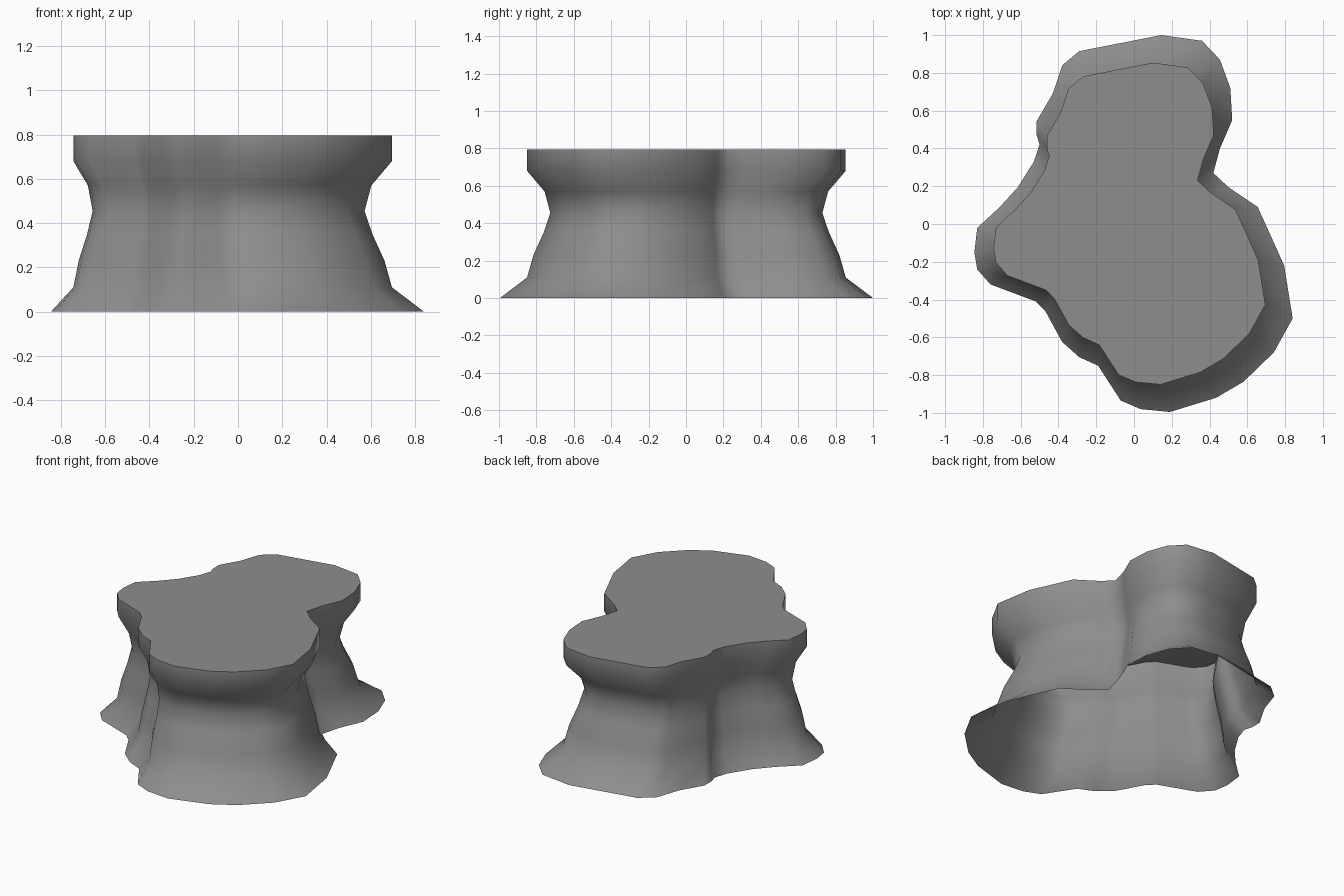
import bpy
import bmesh

# Remove the default object
default = bpy.data.objects.get("Cube")
if default:
    bpy.data.objects.remove(default, do_unlink=True)


def make_material(name, rgb):
    """Flat material with matching viewport and render colour."""
    material = bpy.data.materials.new(name)
    material.use_nodes = True
    colour = (*rgb, 1)
    material.diffuse_color = colour
    shader = material.node_tree.nodes["Principled BSDF"]
    shader.inputs["Base Color"].default_value = colour
    return material


def loft(name, outline, pivot, profile, material):
    """Stack scaled copies of an outline, close the top and leave the base open."""
    bm = bmesh.new()
    rings = []
    for scale, height in profile:
        rings.append([
            bm.verts.new((pivot[0] + (x - pivot[0]) * scale,
                          pivot[1] + (y - pivot[1]) * scale,
                          height))
            for x, y in outline
        ])
    count = len(outline)
    for lower, upper in zip(rings, rings[1:]):
        for i in range(count):
            j = (i + 1) % count
            bm.faces.new((lower[i], lower[j], upper[j], upper[i]))
    bm.faces.new(rings[-1])
    mesh = bpy.data.meshes.new(name)
    bm.to_mesh(mesh)
    bm.free()
    mesh.materials.append(material)
    obj = bpy.data.objects.new(name, mesh)
    bpy.context.collection.objects.link(obj)
    return obj


# Irregular base outline, clockwise from the back
outline = [
    (.145, 1), (.36, .97), (.455, .87), (.51, .72), (.52, .55), (.455, .4),
    (.42, .27), (.5, .195), (.655, .09), (.795, -.22), (.84, -.5),
    (.74, -.68), (.58, -.835), (.435, -.92), (.19, -.995), (.035, -.98),
    (-.07, -.935), (-.19, -.75), (-.29, -.705), (-.38, -.625),
    (-.47, -.46), (-.52, -.41), (-.76, -.32), (-.83, -.24), (-.845, -.15),
    (-.83, -.02), (-.71, .09), (-.615, .195), (-.53, .33), (-.5, .42),
    (-.515, .47), (-.515, .545), (-.43, .69), (-.38, .84), (-.29, .915),
]
outline.reverse()

# Side profile as (scale, height): flared foot, narrow waist, upright rim
profile = [(1, 0), (.854, .11), (.82, .23), (.765, .35), (.729, .455),
           (.76, .57), (.854, .68), (.854, .795)]

stone = make_material("stone grey", (.27, .27, .27))
plateau = loft("rock_plateau", outline, (-.15, 0), profile, stone)

# Smooth flanks with a crisp edge around the flat top
bpy.ops.object.select_all(action="DESELECT")
plateau.select_set(True)
bpy.context.view_layer.objects.active = plateau
bpy.ops.object.shade_smooth_by_angle(angle=1.1)
